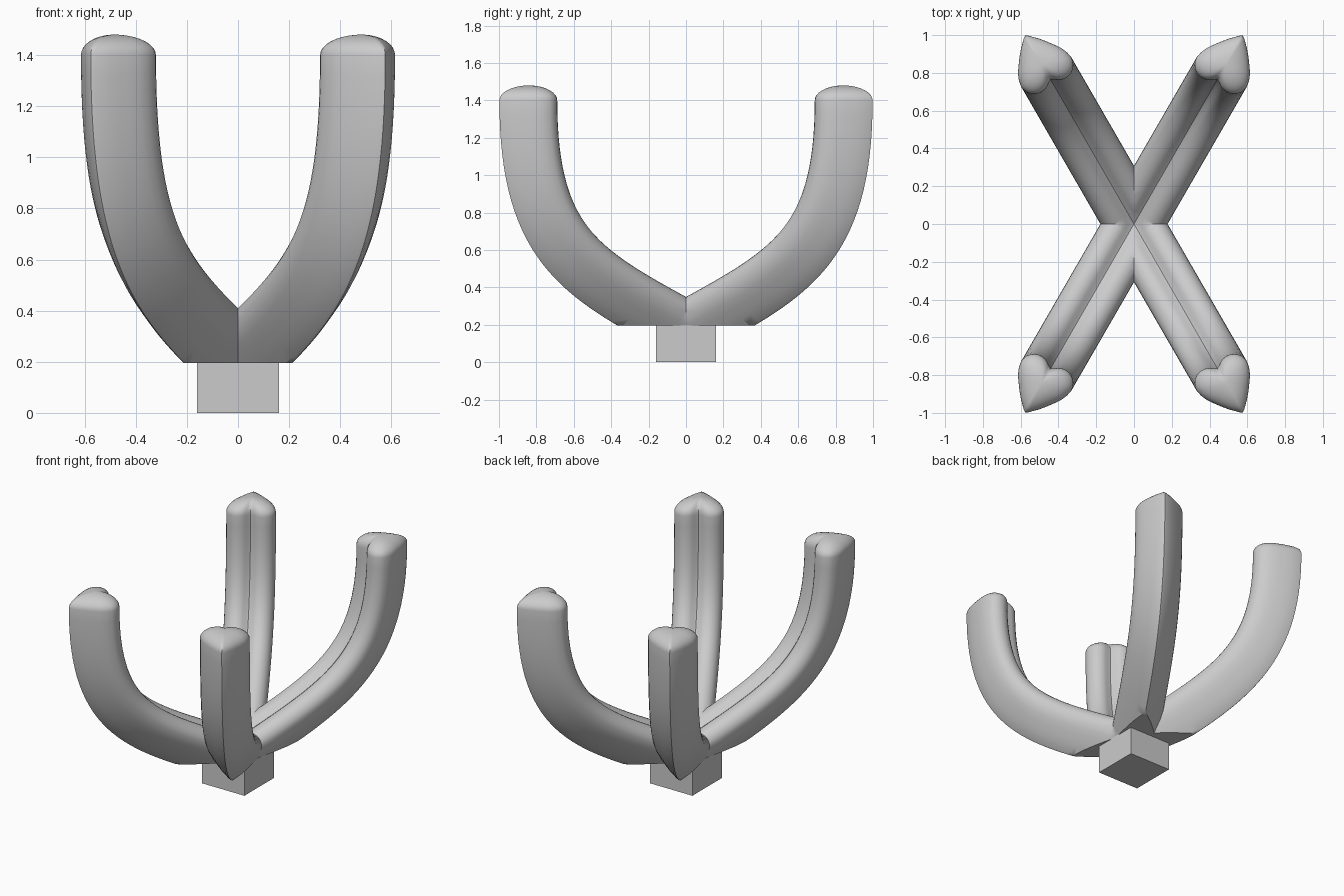
import bpy, bmesh, math
from mathutils import Vector

if "Cube" in bpy.data.objects:
    bpy.data.objects.remove(bpy.data.objects["Cube"])

# Heart cross-section: (outward offset, sideways offset), point facing outward
half = [(.152, 0), (.144, .013), (.102, .055), (.072, .08), (.04, .104), (0, .132), (-.035, .147)]
half += [(-.07 + .08 * math.cos(math.radians(a)), .074 + .08 * math.sin(math.radians(a)))
         for a in range(90, 226, 15)]
half += [(-.118, 0)]
heart = half + [(p, -v) for p, v in reversed(half[1:-1])]

# Arm path in its own vertical plane: (distance from centre, height)
P = [Vector(p) for p in ((0, .16), (.65, .47), (1, .6), (1, 1.4))]


def bezier(t):
    s = 1 - t
    pos = P[0] * s**3 + P[1] * 3 * s * s * t + P[2] * 3 * s * t * t + P[3] * t**3
    tan = (P[1] - P[0]) * s * s + (P[2] - P[1]) * 2 * s * t + (P[3] - P[2]) * t * t
    return pos, tan.normalized()


start_dir = (P[1] - P[0]).normalized()
stations = [(P[0] - start_dir * .7, start_dir, 1)]
stations += [(*bezier(i / 32), 1) for i in range(33)]
# Domed tip
up = Vector((0, 1))
for i in range(1, 9):
    a = math.radians(i * 10.5)
    stations.append((P[3] + up * .08 * math.sin(a), up, math.cos(a)))

A = math.radians(60)
ca, sa = math.cos(A), math.sin(A)
bm = bmesh.new()
rings = []
for pos, tan, k in stations:
    ring = []
    for p, v in heart:
        p = -.03 + (p + .03) * k
        u = pos.x + p * tan.y
        z = pos.y - p * tan.x
        ring.append(bm.verts.new((u * ca + v * k * sa, u * sa - v * k * ca, z)))
    rings.append(ring)
n = len(heart)
for r, s in zip(rings, rings[1:]):
    for i in range(n):
        j = (i + 1) % n
        bm.faces.new((r[i], r[j], s[j], s[i]))
top = bm.verts.new((.97 * ca, .97 * sa, 1.48))
for i in range(n):
    bm.faces.new((rings[-1][i], rings[-1][(i + 1) % n], top))


def cut(co, no):
    geom = bm.verts[:] + bm.edges[:] + bm.faces[:]
    return bmesh.ops.bisect_plane(bm, geom=geom, plane_co=co, plane_no=no,
                                  clear_inner=True)["geom_cut"]


# Flat underside, then trim to one quarter for mirroring
edges = [e for e in cut((0, 0, .195), (0, 0, 1)) if isinstance(e, bmesh.types.BMEdge)]
fill = bmesh.ops.contextual_create(bm, geom=edges)["faces"]
bmesh.ops.triangulate(bm, faces=fill)
cut((0, 0, 0), (1, 0, 0))
cut((0, 0, 0), (0, 1, 0))
bmesh.ops.recalc_face_normals(bm, faces=bm.faces)
if max(bm.faces, key=lambda f: f.calc_center_median().z).normal.z < 0:
    bmesh.ops.reverse_faces(bm, faces=bm.faces)
mesh = bpy.data.meshes.new("arms")
bm.to_mesh(mesh)
bm.free()
arms = bpy.data.objects.new("arms", mesh)
bpy.context.collection.objects.link(arms)
bpy.context.view_layer.objects.active = arms
arms.select_set(True)
mirror = arms.modifiers.new("mirror", 'MIRROR')
mirror.use_axis = (True, True, False)
bpy.ops.object.modifier_apply(modifier="mirror")
bpy.ops.object.shade_smooth_by_angle(angle=math.radians(45))

# Square foot
bpy.ops.mesh.primitive_cube_add(size=1, location=(0, 0, .1))
foot = bpy.context.object
foot.name = "foot"
foot.scale = (.32, .32, .2)
